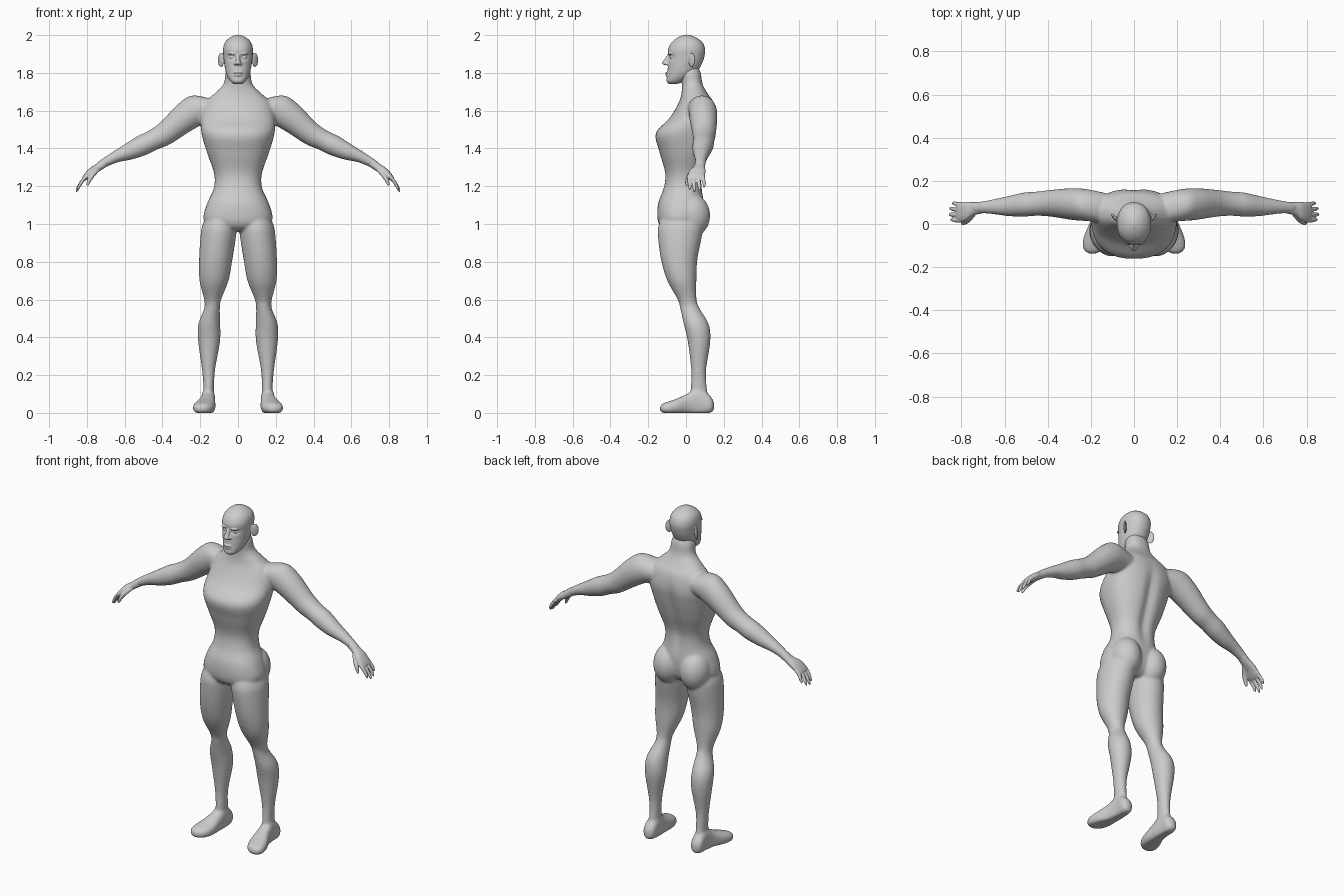
import bpy, bmesh, math
from mathutils import Vector, Matrix

X, Y, Z = Vector((1, 0, 0)), Vector((0, 1, 0)), Vector((0, 0, 1))


def spline(rows, steps=5):
    """Smoothly interpolate rows of (x, y, z, radius_u, radius_v)."""
    out = []
    for i in range(len(rows) - 1):
        p = [rows[min(max(i + k, 0), len(rows) - 1)] for k in (-1, 0, 1, 2)]
        for j in range(steps):
            t = j / steps
            out.append([0.5 * (2 * b + (c - a) * t + (2 * a - 5 * b + 4 * c - d) * t * t
                               + (3 * b - a - 3 * c + d) * t ** 3) for a, b, c, d in zip(*p)])
    return out + [list(rows[-1])]


def loft(bm, rows, u=X, v=Y, power=2.0, n=40):
    """Closed tube of superellipse rings; returns its vertices."""
    rings = []
    for x, y, z, ru, rv in spline(rows):
        ring = []
        for k in range(n):
            c, s = math.cos(math.tau * k / n), math.sin(math.tau * k / n)
            cu = math.copysign(abs(c) ** (2 / power), c) * max(ru, .002)
            sv = math.copysign(abs(s) ** (2 / power), s) * max(rv, .002)
            ring.append(bm.verts.new(Vector((x, y, z)) + u * cu + v * sv))
        rings.append(ring)
    for a, b in zip(rings, rings[1:]):
        for k in range(n):
            bm.faces.new((a[k], a[(k + 1) % n], b[(k + 1) % n], b[k]))
    bm.faces.new(rings[0][::-1])
    bm.faces.new(rings[-1])
    return [w for r in rings for w in r]


def ball(bm, centre, radii, turn=0.0):
    m = Matrix.Translation(centre) @ Matrix.Rotation(turn, 4, 'Z') @ Matrix.Diagonal((*radii, 1))
    bmesh.ops.create_uvsphere(bm, u_segments=32, v_segments=20, radius=1, matrix=m)


def side(rows, s):
    return [(s * r[0], *r[1:]) for r in rows]


def upright(rows):
    """(z, half width, front y, back y) -> loft rows."""
    return [(0, (f + b) / 2, z, w, (b - f) / 2) for z, w, f, b in rows]


def finish(bm, name, voxel, smooth):
    """Fuse the overlapping shells into one smooth skin."""
    bmesh.ops.recalc_face_normals(bm, faces=bm.faces[:])
    me = bpy.data.meshes.new(name)
    bm.to_mesh(me)
    bm.free()
    ob = bpy.data.objects.new(name, me)
    bpy.context.collection.objects.link(ob)
    for p in me.polygons:
        p.use_smooth = True
    m = ob.modifiers.new("fuse", 'REMESH')
    m.mode, m.voxel_size, m.use_smooth_shade = 'VOXEL', voxel, True
    m = ob.modifiers.new("soften", 'SMOOTH')
    m.factor, m.iterations = 0.5, smooth


# Torso and neck, with a groove along the spine
body = bmesh.new()
torso = loft(body, upright([
    (.962, .07, -.10, .04), (.985, .15, -.135, .07), (1.03, .183, -.151, .09),
    (1.11, .163, -.147, .095), (1.19, .128, -.118, .088), (1.27, .127, -.11, .09),
    (1.38, .165, -.14, .125), (1.48, .193, -.16, .152), (1.56, .197, -.088, .163),
    (1.64, .175, -.04, .148), (1.69, .125, -.024, .115), (1.74, .077, -.022, .088),
    (1.80, .066, -.03, .078), (1.84, .05, -.02, .06)]), power=2.3, n=64)
for w in torso:
    if w.co.y > 0:
        w.co.y -= .018 * math.exp(-(w.co.x / .03) ** 2 - ((w.co.z - 1.37) / .2) ** 4)

LEG = [(.088, -.02, 1.07, .06, .09), (.098, -.028, 1.0, .088, .115), (.104, -.032, .94, .094, .117),
       (.118, -.036, .81, .088, .096), (.127, -.022, .70, .077, .077), (.134, .006, .60, .045, .05),
       (.138, .022, .55, .042, .052), (.152, .054, .47, .058, .066), (.153, .069, .38, .058, .060),
       (.156, .067, .23, .035, .040), (.155, .068, .13, .028, .043), (.156, .072, .05, .03, .05)]
FOOT = [(.158, .149, .035, .012, .022), (.158, .128, .045, .035, .045), (.157, .07, .06, .036, .075),
        (.162, .01, .047, .042, .056), (.175, -.05, .033, .055, .042), (.186, -.10, .026, .053, .032),
        (.191, -.128, .024, .035, .022), (.192, -.138, .022, .012, .01)]
ARM = [(.08, .065, 1.60, .065, .06), (.20, .085, 1.607, .073, .083), (.28, .092, 1.566, .074, .079),
       (.385, .096, 1.48, .062, .063), (.45, .094, 1.444, .056, .055), (.51, .09, 1.415, .056, .055),
       (.58, .083, 1.382, .047, .045), (.65, .08, 1.354, .035, .031), (.72, .076, 1.317, .026, .023),
       (.745, .07, 1.30, .026, .02)]
for s in (1, -1):
    loft(body, side(LEG, s))
    for w in loft(body, side(FOOT, s), X, Z, 2.4):
        w.co.z = max(w.co.z, 0)
    loft(body, side(ARM, s), Y, Vector((s * .45, 0, .89)))
    # Buttock
    ball(body, (s * .088, .03, 1.045), (.085, .098, .115))
finish(body, "body", .0065, 12)

# Hands: palm, four fingers and thumb
for s, name in ((1, "left_hand"), (-1, "right_hand")):
    hand = bmesh.new()
    loft(hand, side([(.70, .077, 1.327, .027, .022), (.74, .071, 1.30, .030, .021),
                     (.775, .06, 1.278, .043, .02), (.805, .053, 1.25, .045, .016),
                     (.82, .053, 1.236, .04, .01)], s), Y, Vector((s * .6, 0, .8)), 2.4)
    for y0, y1, dx, dz in ((.091, .096, -.016, .024), (.067, .071, -.003, .006),
                           (.042, .044, 0, 0), (.017, .02, -.008, .012)):
        loft(hand, side([(.80, y0, 1.255, .012, .011), (.826 + dx / 2, y0, 1.225 + dz / 2, .0105, .01),
                         (.846 + dx, y1, 1.193 + dz, .0095, .009), (.855 + dx, y1, 1.174 + dz, .006, .006),
                         (.857 + dx, y1, 1.168 + dz, .002, .002)], s), Y, Vector((s * .8, 0, .5)), n=16)
    loft(hand, side([(.745, .05, 1.29, .018, .016), (.768, .022, 1.262, .016, .014),
                     (.787, .008, 1.232, .012, .011), (.797, .004, 1.208, .008, .007),
                     (.799, .004, 1.202, .002, .002)], s), Y, Vector((s * .8, 0, .5)), n=16)
    finish(hand, name, .0035, 3)

# Head with eye sockets pressed in
head = bmesh.new()
skull = loft(head, upright([
    (1.742, .024, -.09, -.045), (1.755, .040, -.103, -.01), (1.78, .056, -.101, .03),
    (1.81, .066, -.098, .062), (1.85, .073, -.095, .085), (1.89, .077, -.094, .098),
    (1.925, .079, -.095, .101), (1.96, .070, -.077, .088), (1.985, .046, -.048, .058),
    (1.998, .020, -.02, .028), (2.002, .004, -.002, .006)]), power=2.15, n=80)
for w in skull:
    if w.co.y < 0:
        w.co.y += .014 * math.exp(-((abs(w.co.x) - .034) / .018) ** 2 - ((w.co.z - 1.883) / .012) ** 2)
# Nose
loft(head, [(0, -.088, 1.90, .008, .008), (0, -.097, 1.88, .010, .012), (0, -.105, 1.862, .013, .017),
            (0, -.109, 1.85, .016, .018), (0, -.104, 1.842, .012, .012)], n=24)
# Lips
ball(head, (0, -.097, 1.799), (.025, .013, .006))
ball(head, (0, -.096, 1.787), (.022, .013, .006))
for s in (1, -1):
    ball(head, (s * .014, -.098, 1.848), (.009, .012, .008))              # nostril
    ball(head, (s * .034, -.074, 1.883), (.013, .012, .009))              # eye
    ball(head, (s * .033, -.083, 1.901), (.022, .013, .006), s * .35)     # brow
    ball(head, (s * .09, .03, 1.868), (.008, .023, .038), -s * .75)       # ear
finish(head, "head", .0035, 3)
